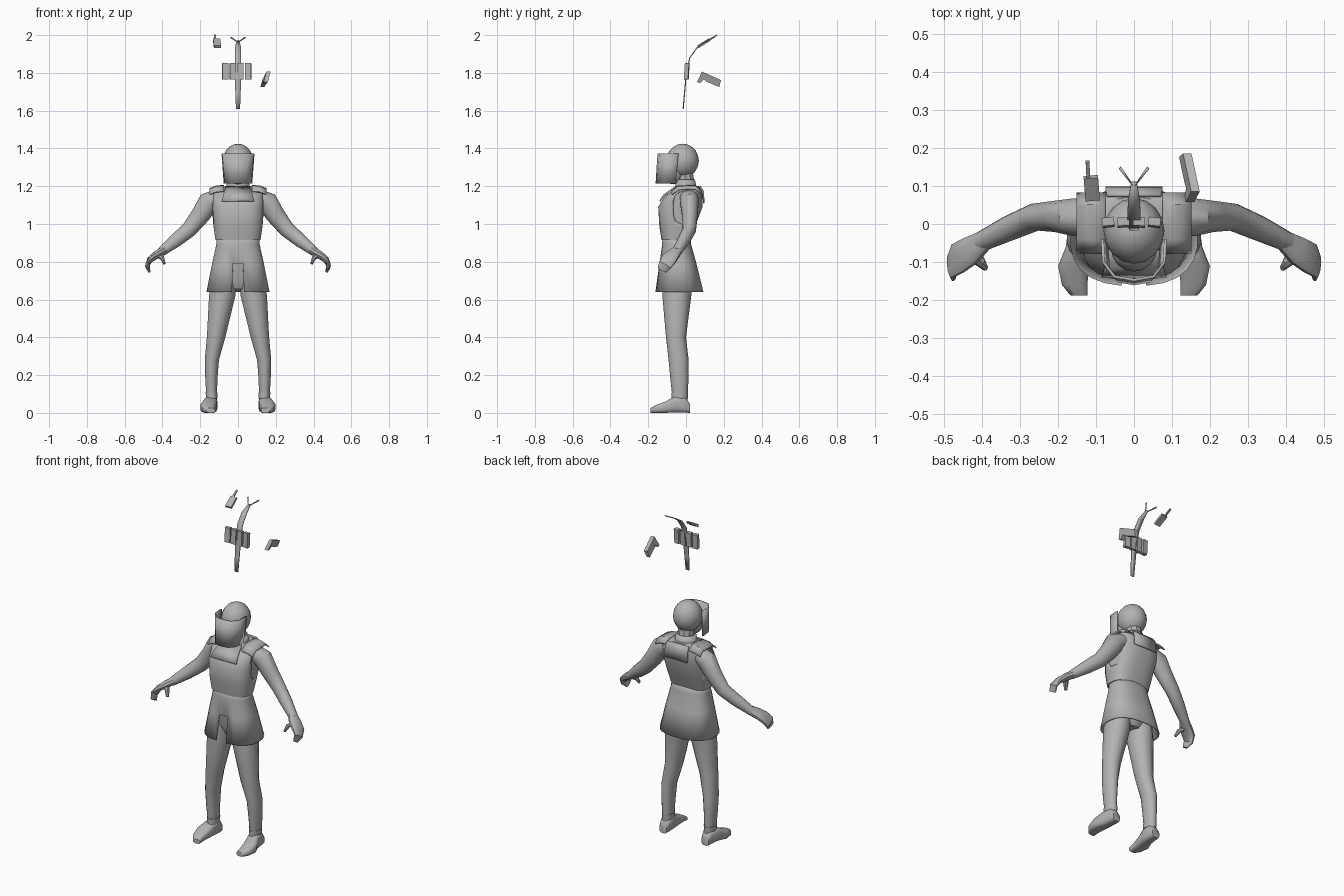
import bpy, bmesh, math
from mathutils import Vector

if "Cube" in bpy.data.objects:
    bpy.data.objects.remove(bpy.data.objects["Cube"])

grey = bpy.data.materials.new("plain_grey")
grey.use_nodes = True
grey.diffuse_color = (0.45, 0.45, 0.45, 1)
grey.node_tree.nodes["Principled BSDF"].inputs["Base Color"].default_value = (0.45, 0.45, 0.45, 1)


def finish(name, bm, thick=0, angle=35, closed=True):
    """Turn a bmesh into a shaded object."""
    if closed:
        bmesh.ops.recalc_face_normals(bm, faces=bm.faces)
    mesh = bpy.data.meshes.new(name)
    bm.to_mesh(mesh)
    bm.free()
    ob = bpy.data.objects.new(name, mesh)
    bpy.context.collection.objects.link(ob)
    mesh.materials.append(grey)
    if thick:
        mod = ob.modifiers.new("thickness", "SOLIDIFY")
        mod.thickness = thick
        mod.offset = 0
    bpy.ops.object.select_all(action="DESELECT")
    ob.select_set(True)
    bpy.context.view_layer.objects.active = ob
    bpy.ops.object.shade_smooth_by_angle(angle=math.radians(angle))
    return ob


def loft(name, rings, n=16, p=2.0, caps=True, thick=0, gap=None, angle=35):
    """Skin superellipse rings given as (centre, u axis, v axis)."""
    bm = bmesh.new()
    rows = []
    for c, u, v in rings:
        row = []
        for i in range(n):
            a = 2 * math.pi * (i + 0.5) / n
            cu, sv = math.cos(a), math.sin(a)
            cu = math.copysign(abs(cu) ** (2 / p), cu)
            sv = math.copysign(abs(sv) ** (2 / p), sv)
            row.append(bm.verts.new(c + u * cu + v * sv))
        rows.append(row)
    for k, (a, b) in enumerate(zip(rows, rows[1:])):
        for i in range(n):
            if gap and gap(k, i):
                continue
            j = (i + 1) % n
            bm.faces.new((a[i], a[j], b[j], b[i]))
    if caps:
        bm.faces.new(rows[0][::-1])
        bm.faces.new(rows[-1])
    return finish(name, bm, thick, angle)


def level(z, x0, x1, y0, y1, s=1):
    """Horizontal ring from its extents."""
    return (Vector((s * (x0 + x1) / 2, (y0 + y1) / 2, z)),
            Vector(((x1 - x0) / 2, 0, 0)), Vector((0, (y1 - y0) / 2, 0)))


def tube(name, path, side=(0, 1, 0), s=1, n=12, p=2.0):
    """Skin rings along a path of (point, side radius, other radius)."""
    pts = [Vector((s * q[0][0], q[0][1], q[0][2])) for q in path]
    rings = []
    for i, (_, ru, rv) in enumerate(path):
        t = pts[min(i + 1, len(pts) - 1)] - pts[max(i - 1, 0)]
        t.normalize()
        u = Vector((s * side[0], side[1], side[2]))
        u = (u - t * u.dot(t)).normalized()
        rings.append((pts[i], u * ru, t.cross(u) * rv))
    return loft(name, rings, n, p)


def sheet(name, rows, thick=0.008):
    """Plate from rows of points."""
    bm = bmesh.new()
    grid = [[bm.verts.new(q) for q in r] for r in rows]
    for a, b in zip(grid, grid[1:]):
        for i in range(len(a) - 1):
            bm.faces.new((a[i], a[i + 1], b[i + 1], b[i]))
    return finish(name, bm, thick)


def ball(name, centre, radii):
    bm = bmesh.new()
    bmesh.ops.create_uvsphere(bm, u_segments=16, v_segments=10, radius=1)
    for v in bm.verts:
        v.co = Vector(centre) + Vector([v.co[i] * radii[i] for i in range(3)])
    return finish(name, bm, angle=60)


def box(name, centre, size, tilt=0, turn=0):
    bm = bmesh.new()
    bmesh.ops.create_cube(bm, size=1)
    for v in bm.verts:
        v.co = Vector([v.co[i] * size[i] for i in range(3)])
    ob = finish(name, bm)
    ob.location = centre
    ob.rotation_euler = (tilt, 0, turn)
    return ob


# Head, neck and visor
ball("helmet", (0, -0.018, 1.335), (0.08, 0.086, 0.09))
ball("lower_face", (0, -0.065, 1.28), (0.06, 0.06, 0.07))
tube("neck", [((0, 0.01, 1.14), 0.05, 0.05), ((0, -0.01, 1.29), 0.045, 0.045)], n=10)
loft("collar", [level(1.17, -0.068, 0.068, -0.06, 0.06),
                level(1.235, -0.052, 0.052, -0.05, 0.045)], caps=False, thick=0.006)


def bent(z, half):
    return [(-x, y, z) for x, y in half] + [(x, y, z) for x, y in half[-2::-1]]


sheet("visor", [bent(1.372, [(0.083, -0.04), (0.08, -0.1), (0.052, -0.138), (0, -0.147)]),
                bent(1.215, [(0.072, -0.055), (0.066, -0.12), (0.04, -0.15), (0, -0.157)])])

# Vest with recessed armholes
vest = loft("vest", [level(0.915, -0.12, 0.12, -0.13, 0.022),
                     level(0.99, -0.131, 0.131, -0.142, 0.05),
                     level(1.09, -0.139, 0.139, -0.148, 0.088),
                     level(1.15, -0.14, 0.14, -0.112, 0.09),
                     level(1.185, -0.13, 0.13, -0.06, 0.082),
                     level(1.2, -0.08, 0.08, -0.045, 0.07)], n=24, p=2.7)
for s in (1, -1):
    cutter = loft("armhole_cutter", [(Vector((s * x, -0.005, 1.085)), Vector((0, 0.062, 0)),
                                      Vector((0, 0, 0.085))) for x in (0.122, 0.25)], p=3)
    cutter.hide_render = True
    mod = vest.modifiers.new("armhole", "BOOLEAN")
    mod.operation, mod.object, mod.solver = "DIFFERENCE", cutter, "EXACT"
    bpy.context.view_layer.objects.active = vest
    bpy.ops.object.modifier_apply(modifier=mod.name)
    bpy.data.objects.remove(cutter)

# Yoke panels and shoulder straps
for name, rows in (("front_yoke", [(0.062, -0.052, 1.198), (0.078, -0.115, 1.155), (0.085, -0.138, 1.12)]),
                   ("back_yoke", [(0.07, 0.074, 1.2), (0.075, 0.09, 1.175), (0.075, 0.095, 1.11)])):
    sheet(name, [[(-x, y, z), (0, y, z), (x, y, z)] for x, y, z in rows])
for s in (1, -1):
    sheet("shoulder_strap", [[(s * x, y, z - d) for y, d in ((-0.075, 0.03), (-0.04, 0.003), (0.05, 0), (0.08, 0.025))]
                             for x, z in ((0.075, 1.203), (0.115, 1.2), (0.15, 1.186))])

# Pelvis and flared skirt with a front slit
loft("pelvis", [level(0.655, -0.06, 0.06, -0.09, 0.01), level(0.72, -0.125, 0.125, -0.12, 0.045),
                level(0.92, -0.105, 0.105, -0.11, 0.015)])
loft("skirt", [level(0.94, -0.11, 0.11, -0.122, 0.02), level(0.89, -0.113, 0.113, -0.124, 0.025),
               level(0.79, -0.135, 0.135, -0.138, 0.053), level(0.64, -0.165, 0.165, -0.16, 0.09)],
     n=24, p=2.5, caps=False, thick=0.006, gap=lambda k, i: k == 2 and i == 17)

for s, side in ((1, "left"), (-1, "right")):
    # Leg, ankle cuff and foot
    loft(side + "_leg", [level(0.8, 0.01, 0.125, -0.115, 0.035, s), level(0.62, 0.012, 0.155, -0.125, 0.028, s),
                         level(0.4, 0.066, 0.166, -0.106, 0.0, s), level(0.28, 0.1, 0.177, -0.092, 0.014, s),
                         level(0.18, 0.108, 0.174, -0.083, 0.013, s), level(0.05, 0.112, 0.166, -0.068, 0.008, s)],
         n=14, angle=50)
    loft(side + "_ankle_cuff", [level(0.075, 0.108, 0.17, -0.078, 0.01, s),
                                level(0.107, 0.107, 0.172, -0.078, 0.012, s)])
    foot = [(0.02, 0.14, 0.024, 0.05), (-0.005, 0.14, 0.032, 0.085), (-0.06, 0.145, 0.035, 0.088),
            (-0.11, 0.158, 0.042, 0.06), (-0.16, 0.156, 0.034, 0.042), (-0.188, 0.144, 0.023, 0.026)]
    loft(side + "_foot", [(Vector((s * x, y, h / 2)), Vector((w, 0, 0)), Vector((0, 0, h / 2)))
                          for y, x, w, h in foot], n=12, p=3.2, angle=50)
    # Arm, mitten hand and thumb
    tube(side + "_arm", [((0.105, 0.015, 1.14), 0.05, 0.045), ((0.155, 0.018, 1.115), 0.05, 0.058),
                         ((0.2, 0.02, 1.045), 0.042, 0.05), ((0.26, 0.018, 0.97), 0.036, 0.042),
                         ((0.33, -0.012, 0.912), 0.033, 0.036), ((0.405, -0.048, 0.853), 0.026, 0.024)], s=s, n=14)
    tube(side + "_hand", [((0.392, -0.042, 0.862), 0.026, 0.022), ((0.43, -0.07, 0.838), 0.038, 0.021),
                          ((0.462, -0.09, 0.815), 0.042, 0.017), ((0.48, -0.11, 0.785), 0.037, 0.011),
                          ((0.472, -0.128, 0.755), 0.025, 0.008)], s=s, p=2.5)
    tube(side + "_thumb", [((0.43, -0.075, 0.838), 0.02, 0.014), ((0.402, -0.1, 0.82), 0.015, 0.012),
                           ((0.39, -0.115, 0.79), 0.009, 0.007)], s=s, n=8)

# Floating strap with a forked end
strap = [(-0.015, 1.61, 0.011), (-0.008, 1.69, 0.014), (0.0, 1.78, 0.017), (0.02, 1.88, 0.017),
         (0.06, 1.935, 0.016), (0.11, 1.968, 0.007)]
sheet("strap", [[(-w, y, z), (w, y, z)] for y, z, w in strap], 0.006)
for s in (1, -1):
    sheet("strap_prong", [[(0, 0.1, 1.962), (s * 0.008, 0.105, 1.966)],
                          [(s * 0.034, 0.15, 1.988), (s * 0.04, 0.145, 1.987)]], 0.005)

# Row of pouches
for i in range(4):
    box("pouch", (-0.068 + 0.0405 * i, 0.004, 1.808), (0.032, 0.022, 0.086), tilt=-0.06, turn=0.12 * (1.5 - i) / 1.5)

# Floating radio and its aerial
slope = math.atan2(0.065, 0.105)
box("radio", (-0.111, 0.094, 1.957), (0.038, 0.07, 0.014), tilt=slope, turn=0.08)
box("radio_aerial", (-0.121, 0.143, 1.987), (0.01, 0.05, 0.008), tilt=slope, turn=0.05)

# Floating sidearm: flat outline extruded sideways
outline = [(0.085, 1.807), (0.185, 1.762), (0.176, 1.725), (0.11, 1.753), (0.095, 1.765), (0.075, 1.745), (0.058, 1.752)]
bm = bmesh.new()
sides = [[bm.verts.new((0.146 + (z - 1.765) * 0.3 - (y - 0.12) * 0.08 + d, y, z)) for y, z in outline]
         for d in (-0.011, 0.011)]
bm.faces.new(sides[0])
bm.faces.new(sides[1][::-1])
for i in range(len(outline)):
    j = (i + 1) % len(outline)
    bm.faces.new((sides[0][i], sides[1][i], sides[1][j], sides[0][j]))
finish("sidearm", bm)
